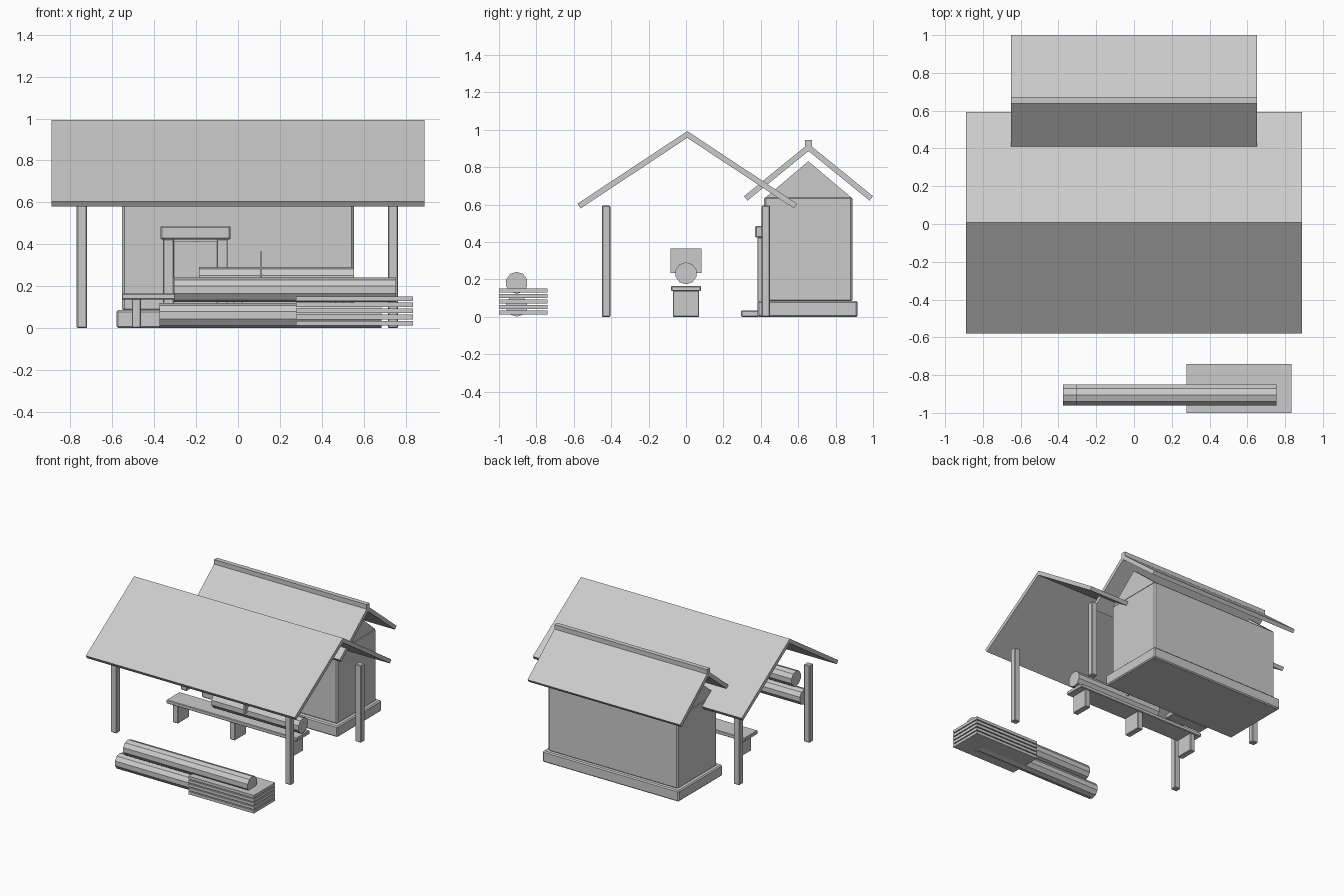
import bpy, bmesh, math

if "Cube" in bpy.data.objects:
    bpy.data.objects.remove(bpy.data.objects["Cube"])

grey = bpy.data.materials.new("plain_grey")
grey.diffuse_color = (0.6, 0.6, 0.6, 1)
grey.use_nodes = True
grey.node_tree.nodes["Principled BSDF"].inputs["Base Color"].default_value = grey.diffuse_color


def finish(name, bm, bevel=0):
    bmesh.ops.recalc_face_normals(bm, faces=bm.faces)
    me = bpy.data.meshes.new(name)
    bm.to_mesh(me)
    bm.free()
    me.materials.append(grey)
    ob = bpy.data.objects.new(name, me)
    bpy.context.collection.objects.link(ob)
    if bevel:
        mod = ob.modifiers.new("edge_bevel", 'BEVEL')
        mod.width = bevel
        mod.segments = 1
    return ob


def prism(name, profile, x0, x1, bevel=0):
    """Extrude a (y, z) profile along x."""
    bm = bmesh.new()
    ends = [[bm.verts.new((x, y, z)) for y, z in profile] for x in (x0, x1)]
    n = len(profile)
    for i in range(n):
        j = (i + 1) % n
        bm.faces.new((ends[0][i], ends[0][j], ends[1][j], ends[1][i]))
    bm.faces.new(ends[0])
    bm.faces.new(ends[1])
    return finish(name, bm, bevel)


def box(name, x0, x1, y0, y1, z0, z1, bevel=0):
    return prism(name, [(y0, z0), (y1, z0), (y1, z1), (y0, z1)], x0, x1, bevel)


def log(name, x0, x1, y, z, r=0.059, sides=10):
    ring = [math.pi / 2 + math.tau * i / sides for i in range(sides)]
    return prism(name, [(y + r * math.cos(a), z + r * math.sin(a)) for a in ring], x0, x1)


def roof(name, half_x, yc, half_y, eave_z, ridge_z, t=0.03):
    """Two sloping slabs meeting at a ridge."""
    length = math.hypot(half_y, ridge_z - eave_z)
    dy, dz = t * (ridge_z - eave_z) / length, t * half_y / length
    for side, s in (("front", -1), ("back", 1)):
        prism(f"{name}_{side}_slope",
              [(yc + s * half_y, eave_z), (yc, ridge_z),
               (yc - s * dy, ridge_z - dz), (yc + s * (half_y - dy), eave_z - dz)],
              -half_x, half_x)


# Open shed: roof on four posts
roof("shed_roof", 0.89, 0.007, 0.587, 0.605, 0.993)
for x in (-0.745, 0.74):
    for y in (-0.427, 0.427):
        box("shed_post", x - 0.025, x + 0.025, y - 0.023, y + 0.023, 0, 0.595, 0.005)

# Hut: foundation, walls, gables, roof and ridge cap
box("hut_foundation", -0.58, 0.58, 0.382, 0.918, 0, 0.085, 0.008)
box("hut_walls", -0.553, 0.553, 0.417, 0.89, 0.08, 0.642, 0.01)
for s in (-1, 1):
    prism("hut_gable", [(0.425, 0.638), (0.884, 0.638), (0.654, 0.832)], s * 0.55, s * 0.515)
roof("hut_roof", 0.65, 0.655, 0.345, 0.645, 0.925)
box("hut_ridge_cap", -0.65, 0.65, 0.637, 0.673, 0.885, 0.945)

# Doorway: panel, jambs, lintel and step
box("door", -0.307, -0.098, 0.402, 0.43, 0.08, 0.412)
for x in (-0.332, -0.075):
    box("door_jamb", x - 0.026, x + 0.026, 0.382, 0.43, 0.08, 0.425, 0.004)
box("door_lintel", -0.37, -0.036, 0.37, 0.43, 0.423, 0.486, 0.006)
box("door_step", -0.36, -0.045, 0.295, 0.39, 0, 0.035, 0.005)

# Saw bench with legs, log and blade
box("bench_top", -0.555, 0.555, -0.08, 0.08, 0.137, 0.165, 0.004)
for x in (-0.485, 0, 0.485):
    box("bench_leg", x - 0.022, x + 0.022, -0.07, 0.07, 0, 0.14, 0.004)
log("bench_log", -0.187, 0.555, 0, 0.233)
box("saw_blade", 0.105, 0.115, -0.082, 0.082, 0.235, 0.365)

# Front stock pile: two logs and five sawn planks
log("upper_log", -0.305, 0.755, -0.905, 0.182)
log("lower_log", -0.375, 0.685, -0.905, 0.06)
for i in range(5):
    z = 0.012 + 0.0293 * i
    box("sawn_plank", 0.278, 0.835, -1.0, -0.74, z, z + 0.022)
